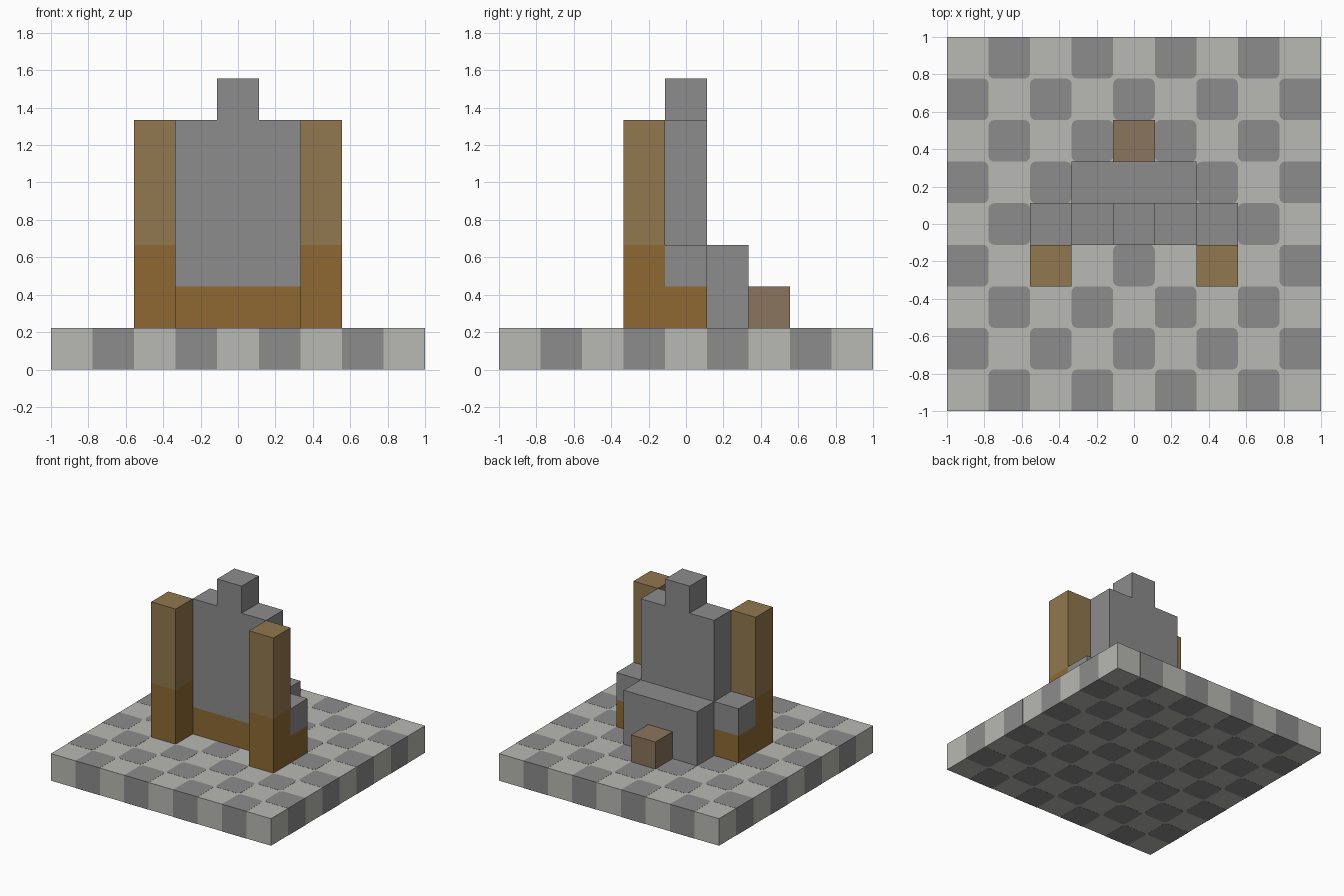
import bpy, bmesh, math

cube = bpy.data.objects.get("Cube")
if cube:
    bpy.data.objects.remove(cube, do_unlink=True)

U = 2 / 9          # one block
N = 9              # blocks along the base
LIFT = 0.001       # tile relief


def material(name, srgb):
    rgb = [((c / 255 + 0.055) / 1.055) ** 2.4 for c in srgb]
    m = bpy.data.materials.new(name)
    m.use_nodes = True
    m.diffuse_color = (*rgb, 1)
    bsdf = m.node_tree.nodes["Principled BSDF"]
    bsdf.inputs["Base Color"].default_value = (*rgb, 1)
    bsdf.inputs["Roughness"].default_value = 0.9
    return m


stone = material("stone grey", (140, 140, 140))
pale = material("pale stone", (184, 184, 179))
dark_wood = material("dark wood", (142, 105, 50))
light_wood = material("light wood", (145, 119, 78))
taupe = material("taupe wood", (138, 117, 93))


def finish(name, bm, mat):
    bmesh.ops.recalc_face_normals(bm, faces=bm.faces)
    mesh = bpy.data.meshes.new(name)
    bm.to_mesh(mesh)
    bm.free()
    mesh.materials.append(mat)
    obj = bpy.data.objects.new(name, mesh)
    bpy.context.collection.objects.link(obj)
    return obj


def block(name, mat, x, y, z):
    """Box spanning the given ranges, in block units."""
    bm = bmesh.new()
    bmesh.ops.create_cube(bm, size=1)
    for v in bm.verts:
        v.co = [U * (a + (b - a) * (c + 0.5)) for (a, b), c in zip((x, y, z), v.co)]
    return finish(name, bm, mat)


# Checkered base: pale slab with rounded darker tiles running through it
block("base_slab", pale, (-4.5, 4.5), (-4.5, 4.5), (0, 1))


def tile_outline(i, j, r=0.03, steps=4):
    """Square outline, rounded at every corner that is inside the base."""
    h, pts = U / 2, []
    half = N // 2
    cx, cy = i * U, j * U
    for k, (sx, sy) in enumerate([(1, 1), (-1, 1), (-1, -1), (1, -1)]):
        edge_x, edge_y = i * sx == half, j * sy == half
        if edge_x or edge_y:
            pts.append((cx + sx * (h + LIFT * edge_x), cy + sy * (h + LIFT * edge_y)))
            continue
        for s in range(steps + 1):
            a = math.pi / 2 * (k + s / steps)
            pts.append((cx + sx * (h - r) + r * math.cos(a),
                        cy + sy * (h - r) + r * math.sin(a)))
    return pts


bm = bmesh.new()
for i in range(-4, 5):
    for j in range(-4, 5):
        if (i + j) % 2:
            face = bm.faces.new([bm.verts.new((x, y, -LIFT)) for x, y in tile_outline(i, j)])
            top = bmesh.ops.extrude_face_region(bm, geom=[face], use_keep_orig=True)["geom"]
            for v in top:
                if isinstance(v, bmesh.types.BMVert):
                    v.co.z = U + LIFT
finish("base_tiles", bm, stone)

# Central wall with wooden foot and crown
block("wall_foot", dark_wood, (-1.5, 1.5), (-0.5, 0.5), (1, 2))
block("wall", stone, (-1.5, 1.5), (-0.5, 0.5), (2, 6))
block("wall_crown", stone, (-0.5, 0.5), (-0.5, 0.5), (6, 7))

# Rear buttress and step
block("rear_buttress", stone, (-1.5, 1.5), (0.5, 1.5), (1, 3))
block("rear_step", taupe, (-0.5, 0.5), (1.5, 2.5), (1, 2))

# Mirrored front posts and side wings
for side, s in (("left", 1), ("right", -1)):
    x = sorted((1.5 * s, 2.5 * s))
    block(side + "_post_foot", dark_wood, x, (-1.5, -0.5), (1, 3))
    block(side + "_post", light_wood, x, (-1.5, -0.5), (3, 6))
    block(side + "_wing_foot", dark_wood, x, (-0.5, 0.5), (1, 2))
    block(side + "_wing", stone, x, (-0.5, 0.5), (2, 3))
